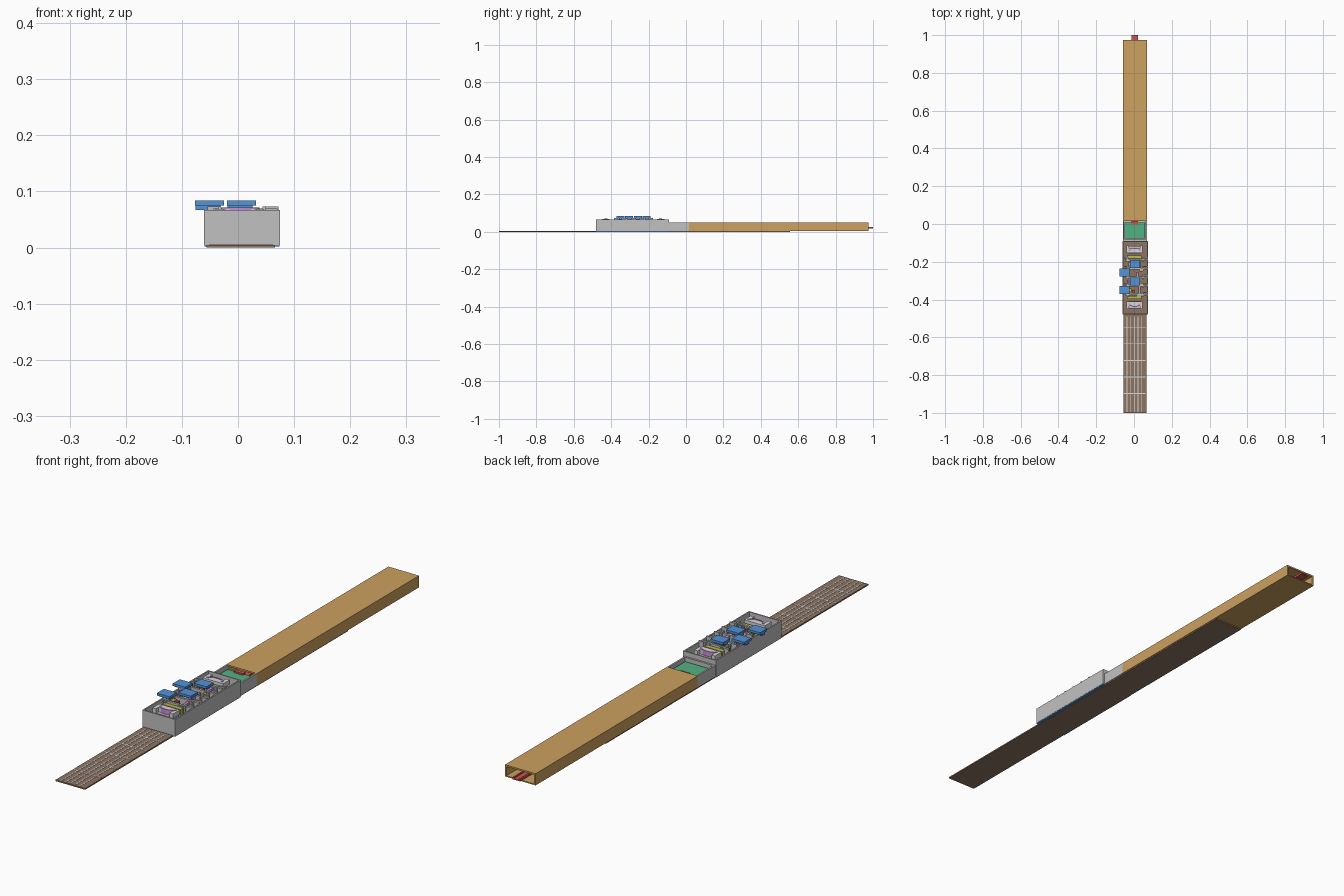
import bpy, bmesh, math
from mathutils import Matrix

cube = bpy.data.objects.get("Cube")
if cube:
    bpy.data.objects.remove(cube, do_unlink=True)


def material(name, rgb):
    m = bpy.data.materials.new(name)
    m.use_nodes = True
    col = [(c / 255) ** 2.2 for c in rgb] + [1]
    m.diffuse_color = col
    m.node_tree.nodes["Principled BSDF"].inputs["Base Color"].default_value = col
    return m


WOOD = material("tan wood", (204, 160, 96))
GREY = material("light grey", (192, 192, 192))
BROWN = material("brown board", (140, 116, 98))
BLUE = material("blue", (84, 146, 214))
GREEN = material("green", (84, 176, 130))
RED = material("red", (204, 84, 84))
PURPLE = material("purple", (200, 140, 212))
YELLOW = material("olive yellow", (192, 186, 84))
PALE = material("pale stripe", (218, 216, 216))


def finish(name, bm, mat):
    me = bpy.data.meshes.new(name)
    bmesh.ops.recalc_face_normals(bm, faces=bm.faces)
    bm.to_mesh(me)
    bm.free()
    me.materials.append(mat)
    ob = bpy.data.objects.new(name, me)
    bpy.context.collection.objects.link(ob)
    return ob


def boxes(name, mat, *ranges):
    """One object from boxes given as (x0, x1, y0, y1, z0, z1)."""
    bm = bmesh.new()
    for x0, x1, y0, y1, z0, z1 in ranges:
        m = Matrix.Translation(((x0 + x1) / 2, (y0 + y1) / 2, (z0 + z1) / 2))
        m = m @ Matrix.Diagonal((x1 - x0, y1 - y0, z1 - z0, 1))
        bmesh.ops.create_cube(bm, size=1, matrix=m)
    return finish(name, bm, mat)


def walls(name, mat, x0, x1, y0, y1, z0, z1, t):
    return boxes(name, mat, (x0, x0 + t, y0, y1, z0, z1), (x1 - t, x1, y0, y1, z0, z1),
                 (x0 + t, x1 - t, y0, y0 + t, z0, z1), (x0 + t, x1 - t, y1 - t, y1, z0, z1))


def arc(name, mat, cy, facing, r, w, z0, z1):
    """Half ring lying flat, bulging along facing."""
    bm = bmesh.new()
    n = 12
    rings = []
    for i in range(n + 1):
        a = math.pi * i / n
        c, s = math.cos(a), math.sin(a) * facing * 0.5
        rings.append([bm.verts.new((0.004 + c * q, cy + s * q, z))
                      for q, z in ((r, z0), (r, z1), (r - w, z1), (r - w, z0))])
    for a, b in zip(rings, rings[1:]):
        for k in range(4):
            bm.faces.new((a[k], a[k - 1], b[k - 1], b[k]))
    bm.faces.new(rings[0])
    bm.faces.new(rings[-1])
    return finish(name, bm, mat)


# Long base board with pale inlaid stripes
boxes("base_board", BROWN, (-0.056, 0.066, -1, 0.556, 0, 0.005))
stripes = [(x, x + 0.004, -0.995, -0.49, 0.005, 0.0058)
           for x in (-0.039 + 0.0195 * i for i in range(5))]
stripes += [(-0.052, 0.062, y, y + 0.004, 0.005, 0.0057)
            for y in (-0.9 + 0.088 * i for i in range(5))]
boxes("board_stripes", PALE, *stripes)

# Wooden sleeve, a hollow tube open at both ends
boxes("wood_sleeve", WOOD,
      (-0.059, 0.068, 0.015, 0.975, 0.043, 0.049),
      (-0.059, -0.053, 0.015, 0.975, 0.005, 0.043),
      (0.062, 0.068, 0.015, 0.975, 0.005, 0.043),
      (-0.053, 0.062, 0.015, 0.975, 0.005, 0.009))

# Red pull strip through the sleeve
boxes("pull_strip", RED, (-0.012, 0.02, 0, 1, 0.017, 0.021),
      (-0.012, -0.006, 0.93, 1, 0.021, 0.025), (0.014, 0.02, 0.93, 1, 0.021, 0.025))
boxes("strip_catch", RED, (-0.016, 0.022, -0.002, 0.013, 0.021, 0.042))

# Main open box and the lower tray behind it
walls("main_box", GREY, -0.061, 0.075, -0.48, -0.09, 0.005, 0.067, 0.005)
boxes("main_box_floor", BROWN, (-0.056, 0.07, -0.475, -0.095, 0.005, 0.012))
boxes("main_box_base", BLUE, (-0.06, 0.074, -0.479, -0.091, 0.002, 0.005))
boxes("tray_walls", GREY, (-0.059, -0.053, -0.09, 0.015, 0.005, 0.049),
      (0.062, 0.068, -0.09, 0.015, 0.005, 0.049),
      (-0.053, 0.062, -0.09, -0.083, 0.005, 0.049))
boxes("tray_floor", GREY, (-0.053, 0.062, -0.083, 0.015, 0.005, 0.02))
boxes("green_card", GREEN, (-0.049, 0.058, -0.078, 0.008, 0.02, 0.036))

# Mechanism inside the box, mirrored about its middle
MID = -0.282
for side, tag in ((1, "back"), (-1, "front")):
    def strip(x0, x1, d0, d1, z0, z1):
        a, b = sorted((MID + side * d0, MID + side * d1))
        return (x0, x1, a, b, z0, z1)
    boxes(tag + "_end_plate", PALE, strip(-0.04, 0.046, 0.128, 0.152, 0.052, 0.069),
          strip(-0.04, -0.026, 0.152, 0.168, 0.052, 0.069),
          strip(0.032, 0.046, 0.152, 0.168, 0.052, 0.069))
    boxes(tag + "_end_support", GREY, strip(-0.03, 0.038, 0.125, 0.165, 0.012, 0.052))
    arc(tag + "_curved_spring", PURPLE, MID + side * 0.138, side, 0.034, 0.008, 0.05, 0.071)
    boxes(tag + "_yellow_blocks", YELLOW, strip(-0.036, 0.04, 0.1, 0.116, 0.03, 0.064),
          strip(-0.03, -0.014, 0.06, 0.078, 0.03, 0.066),
          strip(0.03, 0.044, 0.03, 0.045, 0.03, 0.066))
    boxes(tag + "_green_block", GREEN,
          strip(-0.03 * side - 0.014, -0.03 * side + 0.018, 0.084, 0.098, 0.03, 0.068))
    boxes(tag + "_purple_links", PURPLE, strip(0.024, 0.034, 0.05, 0.098, 0.04, 0.066),
          strip(-0.034, -0.026, 0.01, 0.055, 0.04, 0.066),
          strip(0.012, 0.024, 0.004, 0.028, 0.04, 0.068))
    boxes(tag + "_red_pin", RED, strip(-0.01, 0.004, 0.068, 0.08, 0.04, 0.069))

# Cross bars and corner posts standing just above the rim
bars, posts = [], []
for i in range(5):
    y = MID + (i - 2) * 0.046
    bars.append((-0.044, 0.07, y - 0.004, y + 0.004, 0.045, 0.07))
    for x in (-0.054, 0.05):
        posts.append((x, x + 0.022, y + 0.008, y + 0.014, 0.05, 0.073))
    posts.append((-0.036, -0.03, y - 0.012, y + 0.012, 0.03, 0.073))
    posts.append((0.044, 0.05, y - 0.012, y + 0.012, 0.03, 0.073))
boxes("cross_bars", GREY, *bars)
boxes("guide_posts", GREY, *posts)

# Blue keys in two staggered rows, each on a stem
for i, (x, y) in enumerate(((0.006, -0.212), (0.006, -0.304), (-0.051, -0.256), (-0.051, -0.35))):
    boxes("blue_key_%d" % (i + 1), BLUE,
          (x - 0.026, x + 0.026, y - 0.021, y + 0.021, 0.075, 0.084))
    boxes("key_stem_%d" % (i + 1), BLUE,
          (x - 0.025, x + 0.02, y - 0.008, y + 0.008, 0.067, 0.075))
